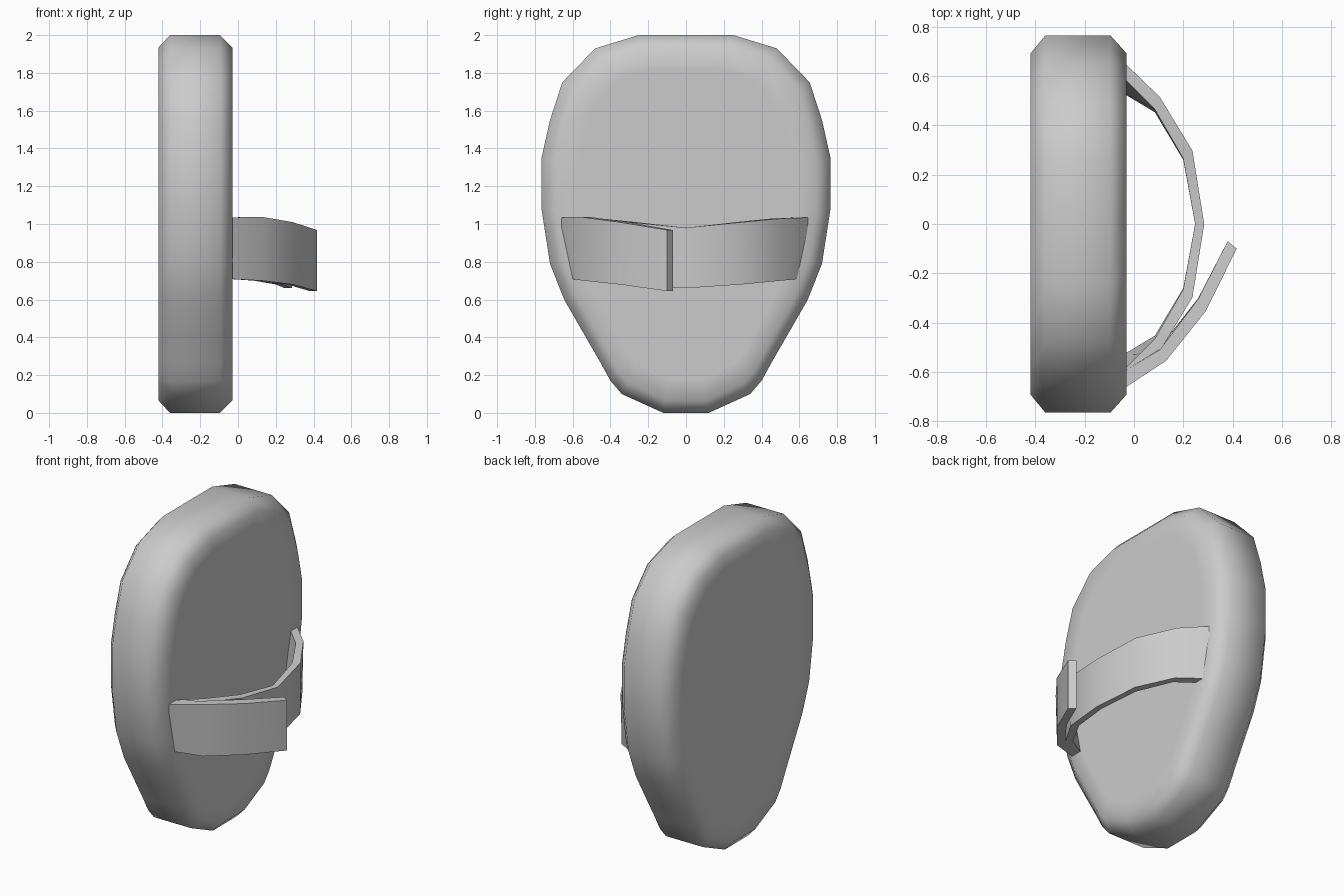
import bpy, bmesh, math

if "Cube" in bpy.data.objects:
    bpy.data.objects.remove(bpy.data.objects["Cube"])

mat = bpy.data.materials.new("light grey")
mat.diffuse_color = (0.6, 0.6, 0.6, 1)
mat.use_nodes = True
mat.node_tree.nodes["Principled BSDF"].inputs["Base Color"].default_value = mat.diffuse_color


def make_object(name, rings, angle):
    """Skin closed rings of points, cap both ends."""
    bm = bmesh.new()
    loops = [[bm.verts.new(p) for p in ring] for ring in rings]
    n = len(loops[0])
    for a, b in zip(loops, loops[1:]):
        for i in range(n):
            j = (i + 1) % n
            bm.faces.new((a[i], a[j], b[j], b[i]))
    bm.faces.new(loops[0])
    bm.faces.new(loops[-1])
    bmesh.ops.recalc_face_normals(bm, faces=bm.faces)
    me = bpy.data.meshes.new(name)
    bm.to_mesh(me)
    bm.free()
    me.materials.append(mat)
    ob = bpy.data.objects.new(name, me)
    bpy.context.collection.objects.link(ob)
    bpy.ops.object.select_all(action='DESELECT')
    ob.select_set(True)
    bpy.context.view_layer.objects.active = ob
    bpy.ops.object.shade_smooth_by_angle(angle=math.radians(angle))
    return ob


# Pad: mirrored outline in the side plane, chamfered rims
half = [(0.25, 2.0), (0.48, 1.93), (0.655, 1.75), (0.72, 1.55), (0.765, 1.35),
        (0.765, 1.08), (0.72, 0.79), (0.645, 0.6), (0.53, 0.4), (0.455, 0.27),
        (0.40, 0.17), (0.34, 0.10), (0.12, 0.0)]
outline = half + [(-y, z) for y, z in reversed(half)]


def pad_ring(x, sy, sz):
    return [(x, y * sy, 1 + (z - 1) * sz) for y, z in outline]


pad_steps = [(-0.42, 0.76, 0.82), (-0.42, 0.905, 0.935), (-0.36, 1, 1),
             (-0.095, 1, 1), (-0.03, 0.905, 0.935), (-0.03, 0.76, 0.82)]
make_object("pad", [pad_ring(*s) for s in pad_steps], 60)


# Straps: inner xy, outer xy, top z, bottom z, inward shift of the lower edge
def strap_ring(xi, yi, xo, yo, zt, zb, shift):
    s = math.copysign(shift, yi) if yi else 0
    return [(xi, yi, zt), (xo, yo, zt), (xo, yo - s, zb), (xi, yi - s, zb)]


side = [(-0.06, 0.61, -0.06, 0.675, 1.035, 0.71, 0.07),
        (0.085, 0.465, 0.105, 0.515, 1.03, 0.70, 0.012),
        (0.20, 0.265, 0.237, 0.298, 1.01, 0.68, 0.005)]
middle = [(0.248, 0, 0.285, 0, 0.98, 0.66, 0)]
other = [(a, -b, c, -d, e, f, g) for a, b, c, d, e, f, g in reversed(side)]
make_object("strap", [strap_ring(*s) for s in side + middle + other], 40)

# Loose outer flap overlapping one side of the strap
flap = [(-0.06, -0.61, -0.06, -0.68, 1.035, 0.71, 0.07),
        (0.105, -0.51, 0.13, -0.555, 1.037, 0.70, 0.012),
        (0.26, -0.305, 0.29, -0.355, 1.01, 0.68, 0.003),
        (0.38, -0.07, 0.417, -0.10, 0.968, 0.645, 0)]
make_object("strap_flap", [strap_ring(*s) for s in flap], 40)
